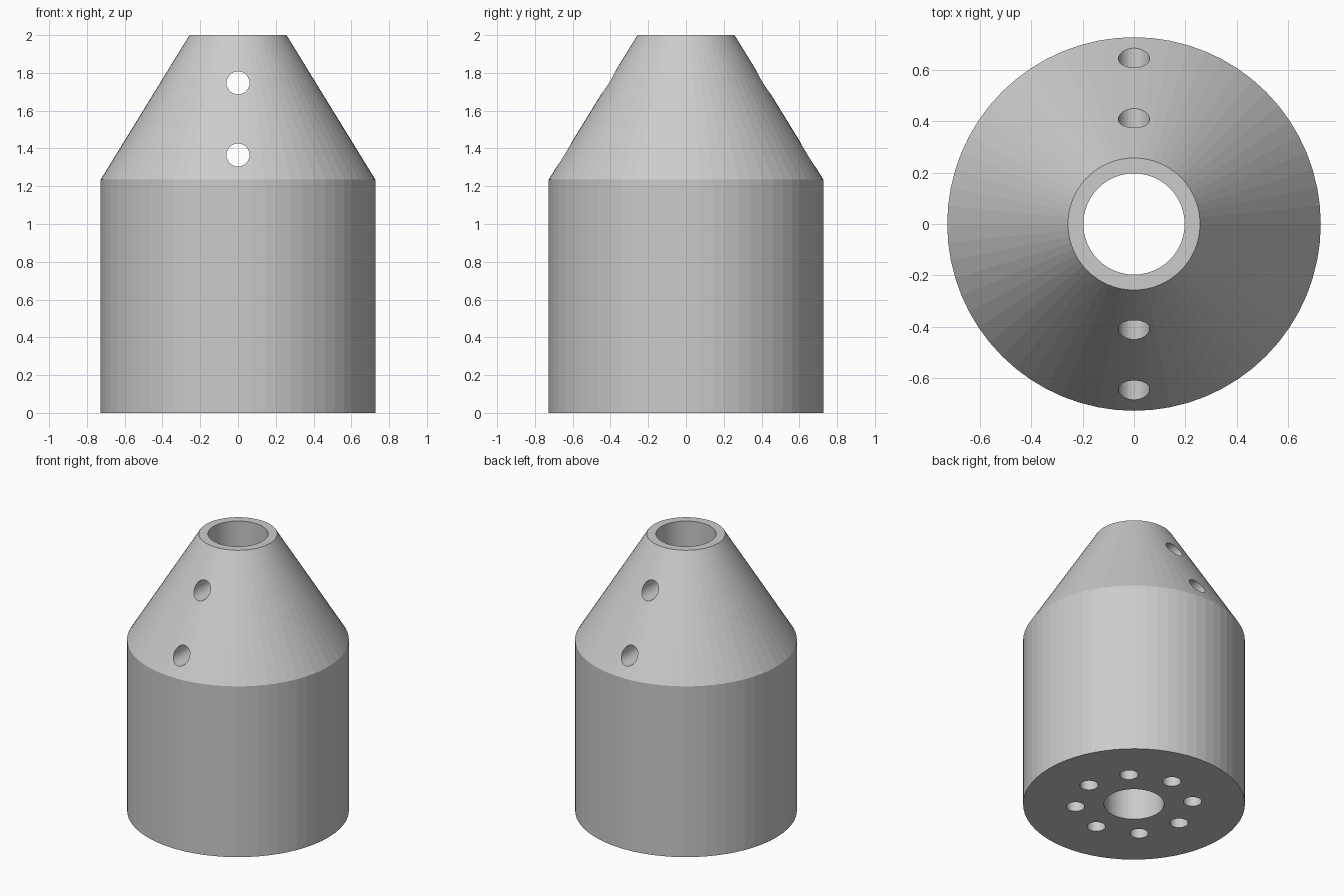
import bpy, bmesh, math
from mathutils import Matrix

if "Cube" in bpy.data.objects:
    bpy.data.objects.remove(bpy.data.objects["Cube"])

SEG = 64
R_BODY, R_TOP, R_BORE = 0.727, 0.257, 0.197
Z_SHOULDER, Z_TOP = 1.235, 2.0

grey = bpy.data.materials.new("plain grey")
grey.diffuse_color = (0.6, 0.6, 0.6, 1)
grey.use_nodes = True
grey.node_tree.nodes["Principled BSDF"].inputs["Base Color"].default_value = grey.diffuse_color


def finish(name, bm):
    mesh = bpy.data.meshes.new(name)
    bmesh.ops.recalc_face_normals(bm, faces=bm.faces)
    bm.to_mesh(mesh)
    bm.free()
    mesh.materials.append(grey)
    obj = bpy.data.objects.new(name, mesh)
    bpy.context.collection.objects.link(obj)
    return obj


def lathe(name, profile):
    """Revolve a closed (radius, z) profile around the z axis."""
    bm = bmesh.new()
    rings = []
    for i in range(SEG):
        a = 2 * math.pi * i / SEG
        rings.append([bm.verts.new((r * math.cos(a), r * math.sin(a), z)) for r, z in profile])
    n = len(profile)
    for i in range(SEG):
        a, b = rings[i], rings[(i + 1) % SEG]
        for j in range(n):
            k = (j + 1) % n
            bm.faces.new((a[j], b[j], b[k], a[k]))
    return finish(name, bm)


def drill(bm, radius, length, matrix):
    bmesh.ops.create_cone(bm, cap_ends=True, segments=32, radius1=radius,
                          radius2=radius, depth=length, matrix=matrix)


# Cylinder body with conical nose and a straight central bore
body = lathe("nozzle_body", [(R_BORE, 0), (R_BODY, 0), (R_BODY, Z_SHOULDER),
                             (R_TOP, Z_TOP), (R_BORE, Z_TOP)])

# Cross holes through the nose, front to back
cross = bmesh.new()
for z in (1.365, 1.747):
    drill(cross, 0.061, 2, Matrix.Translation((0, 0, z)) @ Matrix.Rotation(math.pi / 2, 4, 'X'))

# Ring of blind holes in the base
base = bmesh.new()
for i in range(8):
    a = i * math.pi / 4
    drill(base, 0.06, 1.2, Matrix.Translation((0.385 * math.cos(a), 0.385 * math.sin(a), 0)))

for name, bm in (("cross_hole_cutter", cross), ("base_hole_cutter", base)):
    cutter = finish(name, bm)
    mod = body.modifiers.new(name, 'BOOLEAN')
    mod.operation = 'DIFFERENCE'
    mod.solver = 'EXACT'
    mod.object = cutter
    bpy.context.view_layer.objects.active = body
    bpy.ops.object.modifier_apply(modifier=mod.name)
    bpy.data.objects.remove(cutter, do_unlink=True)
